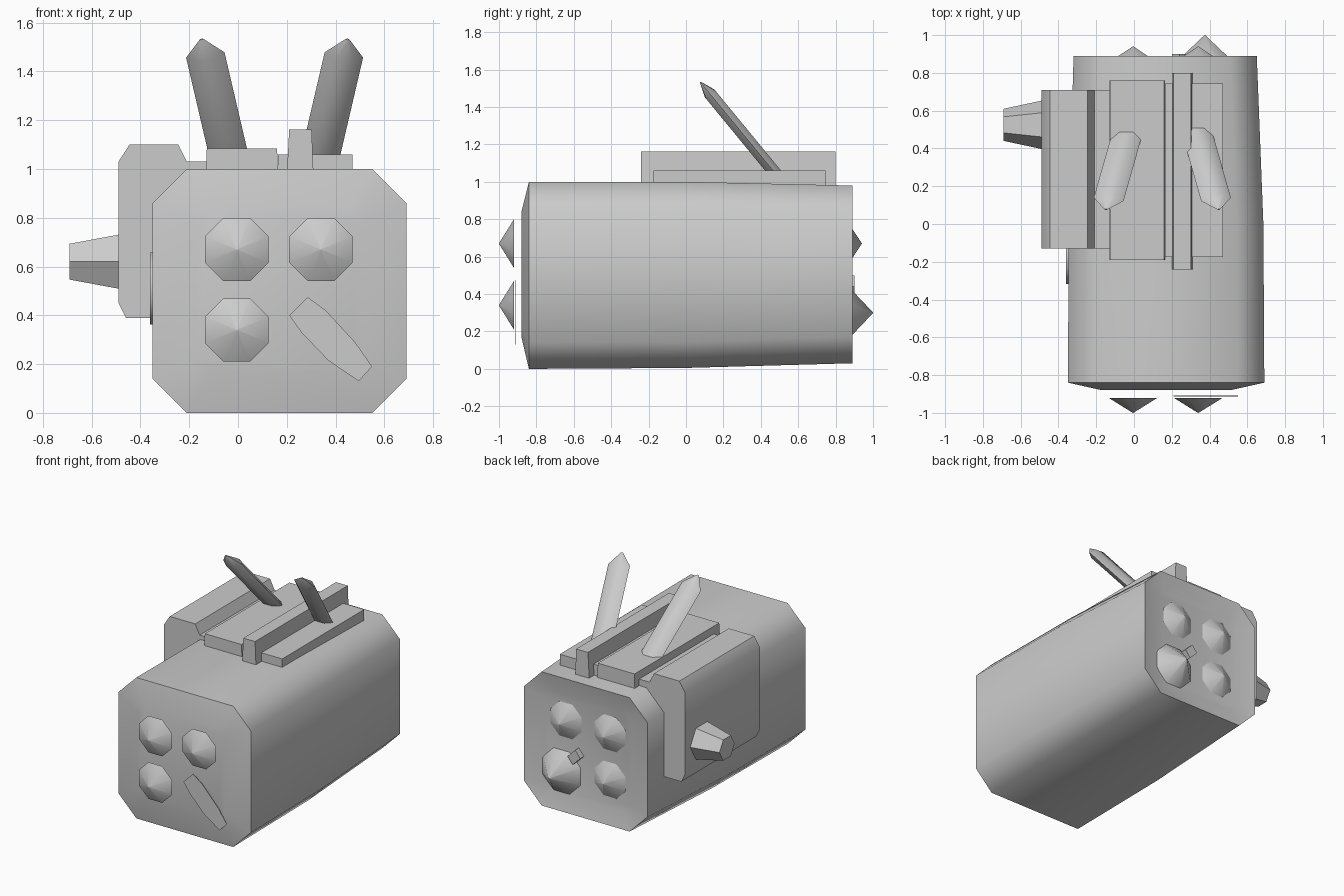
import bpy, bmesh, math
from mathutils import Vector

if "Cube" in bpy.data.objects:
    bpy.data.objects.remove(bpy.data.objects["Cube"])


def make(name, rings, angle=50, caps=True):
    """Loft a list of equal-length point rings into one closed object."""
    bm = bmesh.new()
    loops = [[bm.verts.new(p) for p in ring] for ring in rings]
    n = len(loops[0])
    for a, b in zip(loops, loops[1:]):
        for i in range(n):
            bm.faces.new((a[i], a[(i + 1) % n], b[(i + 1) % n], b[i]))
    if caps:
        bm.faces.new(loops[0])
        bm.faces.new(loops[-1])
    bmesh.ops.recalc_face_normals(bm, faces=bm.faces)
    me = bpy.data.meshes.new(name)
    bm.to_mesh(me)
    bm.free()
    ob = bpy.data.objects.new(name, me)
    bpy.context.collection.objects.link(ob)
    bpy.ops.object.select_all(action='DESELECT')
    ob.select_set(True)
    bpy.context.view_layer.objects.active = ob
    bpy.ops.object.shade_smooth_by_angle(angle=math.radians(angle))
    return ob


def octagon(y, x0, x1, z0, z1, c):
    """Rectangle with cut corners in the xz plane."""
    return [(x, y, z) for x, z in (
        (x0 + c, z0), (x1 - c, z0), (x1, z0 + c), (x1, z1 - c),
        (x1 - c, z1), (x0 + c, z1), (x0, z1 - c), (x0, z0 + c))]


def prism(name, profile, y0, y1):
    """Extrude an xz profile along y."""
    return make(name, [[(x, y, z) for x, z in profile] for y in (y0, y1)], 35)


def lamp(name, x, z, base, tip, apothem=0.13):
    """Shallow eight-sided cone pointing along y."""
    r = apothem / math.cos(math.pi / 8)
    ring = lambda y, k: [(x + k * r * math.cos((i + .5) * math.pi / 4), y,
                          z + k * r * math.sin((i + .5) * math.pi / 4)) for i in range(8)]
    return make(name, [ring(base, 1), ring(tip, 0.01)])


# Main body: bevelled front, slightly tapered rear with a recessed panel
make("body", [
    octagon(-0.88, -0.17, 0.51, 0.17, 0.84, 0.06),
    octagon(-0.84, -0.35, 0.69, 0.0, 1.0, 0.14),
    octagon(0.0, -0.345, 0.685, 0.005, 1.0, 0.14),
    octagon(0.89, -0.32, 0.65, 0.03, 0.98, 0.14),
    octagon(0.86, -0.17, 0.50, 0.14, 0.85, 0.06)], 60)

# Front and rear lamps
spots = [(-0.005, 0.67), (0.34, 0.67), (-0.005, 0.34)]
for i, (x, z) in enumerate(spots):
    lamp(f"front_lamp_{i}", x, z, -0.92, -1.0)
    lamp(f"rear_lamp_{i}", x, z, 0.855, 0.94)
lamp("rear_large_lamp", 0.375, 0.30, 0.855, 1.0, 0.155)

# Flat blade on the front and small peg at the rear
prism("front_blade", [(0.21, 0.40), (0.285, 0.475), (0.36, 0.42), (0.48, 0.29),
                      (0.55, 0.19), (0.495, 0.13), (0.37, 0.215), (0.26, 0.33)], -0.912, -0.908)
prism("rear_peg", [(0.20, 0.45), (0.26, 0.39), (0.30, 0.44), (0.24, 0.50)], 0.85, 0.90)

# Side pod with its tapered six-sided nozzle and a disc behind it
prism("side_pod", [(-0.49, 0.45), (-0.46, 0.39), (-0.25, 0.39), (-0.10, 0.90), (-0.10, 1.03),
                   (-0.21, 1.03), (-0.245, 1.10), (-0.445, 1.10), (-0.49, 1.03)], -0.13, 0.71)


def side_ring(x, y, z, r, n, turn=0):
    return [(x, y + r * math.cos(math.tau * (i + turn) / n),
             z + r * math.sin(math.tau * (i + turn) / n)) for i in range(n)]


make("nozzle", [side_ring(-0.47, 0.525, 0.62, 0.132, 6), side_ring(-0.69, 0.525, 0.62, 0.085, 6)])
make("side_disc", [side_ring(-0.33, -0.17, 0.51, 0.16, 8, .5),
                   side_ring(-0.36, -0.17, 0.51, 0.16, 8, .5)])

# Roof plates and centre rail
prism("left_roof_plate", [(-0.13, 0.97), (0.165, 0.97), (0.16, 1.085), (-0.128, 1.085)], -0.19, 0.76)
prism("right_roof_plate", [(0.165, 0.97), (0.47, 0.97), (0.47, 1.06), (0.165, 1.06)], -0.175, 0.745)
prism("roof_rail", [(0.20, 0.97), (0.31, 0.97), (0.302, 1.163), (0.21, 1.163)], -0.24, 0.80)

# Pair of raked ears, mirrored about the roof centre
for name, s in (("left_ear", -1), ("right_ear", 1)):
    axis = Vector((s * 0.105, -0.37, 0.45)).normalized()
    wide = (Vector((1, 0, 0)) - axis * axis.x).normalized()
    thick = axis.cross(wide)
    base = Vector((0.15 + s * 0.175, 0.515, 1.0))

    def ear_ring(t, k):
        hexa = [(0.08, 0), (0.035, 0.033), (-0.035, 0.033),
                (-0.08, 0), (-0.035, -0.033), (0.035, -0.033)]
        return [base + axis * t + wide * u * k + thick * v * k for u, v in hexa]

    make(name, [ear_ring(0, 1), ear_ring(0.615, 1), ear_ring(0.70, 0.1)])
